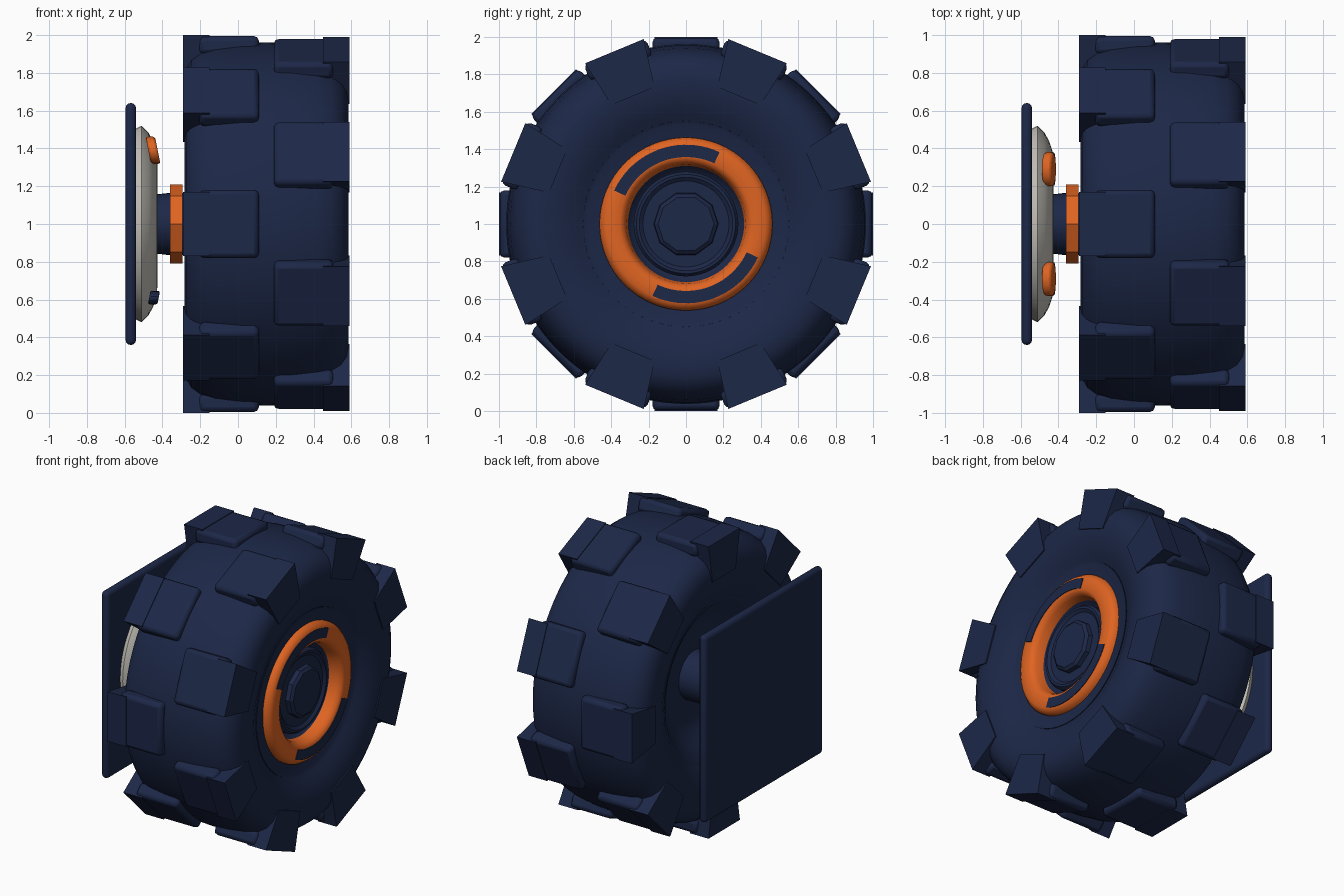
import bpy, bmesh, math
from mathutils import Matrix, Vector

if "Cube" in bpy.data.objects:
    bpy.data.objects.remove(bpy.data.objects["Cube"])


def material(name, rgb):
    m = bpy.data.materials.new(name)
    m.diffuse_color = (*rgb, 1)
    m.use_nodes = True
    m.node_tree.nodes["Principled BSDF"].inputs["Base Color"].default_value = m.diffuse_color
    return m


NAVY = material("navy", (0.012, 0.021, 0.064))
ORANGE = material("orange", (0.74, 0.128, 0.016))
GREY = material("warm_grey", (0.55, 0.53, 0.48))
AXIS_HEIGHT = 1.0


def finish(name, bm, mat, smooth=None, bevel=0.0, segments=2):
    """Turn a bmesh into an object, lifted to the axle height."""
    bmesh.ops.remove_doubles(bm, verts=bm.verts, dist=1e-5)
    bmesh.ops.recalc_face_normals(bm, faces=bm.faces)
    mesh = bpy.data.meshes.new(name)
    bm.to_mesh(mesh)
    bm.free()
    ob = bpy.data.objects.new(name, mesh)
    bpy.context.collection.objects.link(ob)
    ob.location.z = AXIS_HEIGHT
    mesh.materials.append(mat)
    if bevel:
        mod = ob.modifiers.new("bevel", 'BEVEL')
        mod.width, mod.segments = bevel, segments
    if smooth:
        bpy.ops.object.select_all(action='DESELECT')
        ob.select_set(True)
        bpy.context.view_layer.objects.active = ob
        bpy.ops.object.shade_smooth_by_angle(angle=math.radians(smooth))
    return ob


def lathe(name, profile, mat, sides=64, closed=False, smooth=35, start=0, sweep=360):
    """Spin (x, radius) points round the x axle; angles run from +y to +z."""
    bm = bmesh.new()
    full = sweep == 360
    rings = []
    for i in range(sides if full else sides + 1):
        a = math.radians(start + sweep * i / sides)
        rings.append([bm.verts.new((x, r * math.cos(a), r * math.sin(a)))
                      for x, r in profile])
    n = len(profile)
    for i in range(sides):
        a, b = rings[i], rings[(i + 1) % len(rings)]
        for j in range(n if closed else n - 1):
            k = (j + 1) % n
            bm.faces.new([a[j], a[k], b[k], b[j]])
    if not full:
        bm.faces.new(rings[0])
        bm.faces.new(rings[-1])
    return finish(name, bm, mat, smooth)


def box(bm, x0, x1, z0, z1, w0, w1, turn):
    """Block whose width runs from w0 at radius z0 to w1 at radius z1."""
    made = bmesh.ops.create_cube(bm, size=2)["verts"]
    for v in made:
        w = w1 if v.co.z > 0 else w0
        v.co = turn @ Vector((x1 if v.co.x > 0 else x0, v.co.y * w / 2,
                              z1 if v.co.z > 0 else z0))


# Tyre: full rounded shoulders, side walls sloping in to the beads
half = [(0.0, 0.962), (0.15, 0.955), (0.27, 0.94), (0.345, 0.917), (0.395, 0.88),
        (0.425, 0.83), (0.434, 0.77), (0.428, 0.70), (0.41, 0.63), (0.385, 0.58),
        (0.37, 0.55)]
tyre = ([(0.15 - d, r) for d, r in reversed(half)] +
        [(0.15 + d, r) for d, r in half[1:]])
tyre += [(0.42, 0.51), (-0.18, 0.51)]
lathe("tyre", tyre, NAVY, sides=96, closed=True)

# Two staggered rows of tread blocks with shoulder lugs
for row, side, first in (("inner", -1, 0), ("outer", 1, 22.5)):
    pads, lugs = bmesh.new(), bmesh.new()
    for i in range(8):
        turn = Matrix.Rotation(math.radians(first + 45 * i), 3, 'X')
        xs = sorted((0.15 + side * 0.04, 0.15 + side * 0.355))
        box(pads, *xs, 0.90, 0.995, 0.36, 0.36, turn)
        xs = sorted((0.15 + side * 0.30, 0.15 + side * 0.44))
        box(lugs, *xs, 0.74, 1.0, 0.25, 0.34, turn)
    finish(row + "_tread_blocks", pads, NAVY, smooth=30, bevel=0.025)
    finish(row + "_shoulder_lugs", lugs, NAVY)

# Rim dish closing the outer side
lathe("rim_dish", [(0.42, 0.52), (0.525, 0.55), (0.515, 0.53), (0.505, 0.33),
                   (0.455, 0.30), (0.44, 0.28), (0.44, 0.0)], NAVY)

# Tapering bowl closing the inner side
lathe("inner_bowl", [(-0.18, 0.52), (-0.215, 0.545), (-0.20, 0.51), (-0.13, 0.44),
                     (-0.08, 0.36), (-0.06, 0.30), (-0.06, 0.0)], NAVY)

# Orange hub ring with two dark curved inlays
lathe("hub_ring", [(0.47, 0.465), (0.525, 0.462), (0.548, 0.445), (0.56, 0.425),
                   (0.56, 0.355), (0.55, 0.335), (0.525, 0.32), (0.47, 0.31)],
      ORANGE, closed=True)
for i in range(2):
    lathe("ring_inlay", [(0.555, 0.358), (0.564, 0.358), (0.564, 0.424), (0.555, 0.424)],
          NAVY, sides=20, closed=True, start=65 + 180 * i, sweep=90)

# Hub cap: stepped collar and faceted centre nut
lathe("hub_collar", [(0.43, 0.28), (0.475, 0.28), (0.495, 0.265), (0.495, 0.25),
                     (0.48, 0.23), (0.48, 0.0)], NAVY)
lathe("centre_nut", [(0.46, 0.175), (0.51, 0.17), (0.525, 0.15), (0.525, 0.0)],
      NAVY, sides=10, smooth=None)

# Axle and the eight-sided locking nut
lathe("axle", [(-0.45, 0.0), (-0.45, 0.155), (-0.36, 0.165), (-0.28, 0.165),
               (-0.05, 0.165), (-0.05, 0.0)], NAVY, sides=32)
lathe("locking_nut", [(-0.36, 0.0), (-0.36, 0.21), (-0.295, 0.21), (-0.295, 0.0)],
      ORANGE, sides=8, smooth=None)

# Square mounting plate
bm = bmesh.new()
box(bm, -0.595, -0.54, -0.64, 0.64, 1.28, 1.28, Matrix.Identity(3))
finish("mounting_plate", bm, NAVY, smooth=35, bevel=0.025, segments=3)

# Domed flange on the plate
lathe("flange", [(-0.55, 0.0), (-0.55, 0.50), (-0.51, 0.52), (-0.475, 0.485),
                 (-0.45, 0.44), (-0.43, 0.38), (-0.425, 0.30), (-0.425, 0.0)],
      GREY, sides=48)

# Upper orange studs and lower dark studs, leaning with the dome
for height, size, top, mat, name in ((0.39, 0.072, -0.425, ORANGE, "upper_stud"),
                                     (-0.39, 0.035, -0.42, NAVY, "lower_stud")):
    for side in (-1, 1):
        bm = bmesh.new()
        bmesh.ops.create_cone(bm, cap_ends=True, segments=16, radius1=1,
                              radius2=1, depth=1)
        for v in bm.verts:
            x, y, z = v.co
            lean = 0.2 * x * size * (1 if height > 0 else -1)
            v.co = (top - 0.025 + z * 0.05 - lean, side * 0.29 + y * 0.09,
                    height + x * size)
        finish(name, bm, mat, smooth=35, bevel=0.012)
